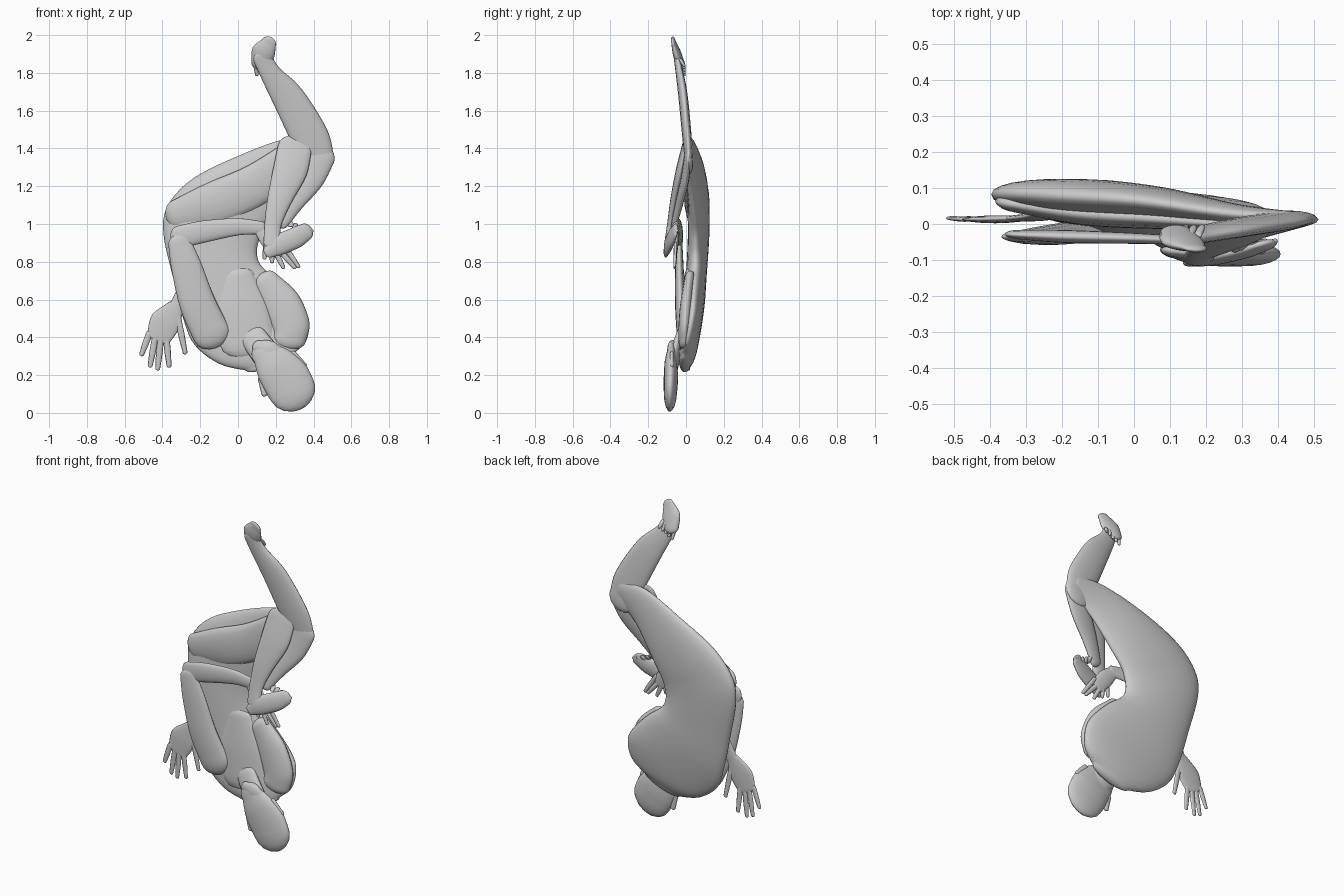
import bpy, bmesh, math
from mathutils import Vector as V


def spline(pts, n=5):
    """Catmull-Rom resampling of rows of numbers."""
    out = []
    for i in range(len(pts) - 1):
        a, b, c, d = pts[max(i - 1, 0)], pts[i], pts[i + 1], pts[min(i + 2, len(pts) - 1)]
        for k in range(n):
            t = k / n
            out.append([0.5 * (2 * q + (r - p) * t + (2 * p - 5 * q + 4 * r - s) * t * t
                               + (3 * q - p - 3 * r + s) * t ** 3) for p, q, r, s in zip(a, b, c, d)])
    return out + [list(pts[-1])]


def loft(name, rows, sides=18, cap=0.5):
    """Skin flat ellipses; each row is edge A (x,z,y), edge B (x,z,y), half thickness."""
    secs = []
    for x1, z1, y1, x2, z2, y2, t in spline(rows):
        a, b = V((x1, y1, z1)), V((x2, y2, z2))
        secs.append(((a + b) / 2, (b - a) / 2, max(t, 0.003)))

    def end(s, nxt):
        c, h, t = s
        d = (c - nxt[0])
        d -= h * (d.dot(h) / max(h.dot(h), 1e-9))
        d = d.normalized() * h.length * cap
        return [(c + d * math.sin(p), h * math.cos(p), t * math.cos(p)) for p in (1.45, 1.1, 0.7, 0.35)]
    secs = end(secs[0], secs[1]) + secs + end(secs[-1], secs[-2])[::-1]
    bm = bmesh.new()
    rings = []
    for c, h, t in secs:
        ring = []
        for k in range(sides):
            a = 2 * math.pi * k / sides
            ring.append(bm.verts.new(c + h * math.cos(a) + V((0, t * math.sin(a), 0))))
        rings.append(ring)
    for r, s in zip(rings, rings[1:]):
        for k in range(sides):
            j = (k + 1) % sides
            bm.faces.new((r[k], r[j], s[j], s[k]))
    bm.faces.new(rings[0])
    bm.faces.new(rings[-1][::-1])
    bmesh.ops.recalc_face_normals(bm, faces=bm.faces)
    me = bpy.data.meshes.new(name)
    bm.to_mesh(me)
    bm.free()
    for p in me.polygons:
        p.use_smooth = True
    ob = bpy.data.objects.new(name, me)
    bpy.context.collection.objects.link(ob)
    return ob


def limb(name, pts, sides=16, cap=0.8):
    """Flat tube; each point is x, z, y, half width, half thickness."""
    rows = []
    for i, (x, z, y, w, t) in enumerate(pts):
        a, b = pts[max(i - 1, 0)], pts[min(i + 1, len(pts) - 1)]
        d = V((b[0] - a[0], b[1] - a[1])).normalized() * w
        rows.append((x - d.y, z + d.x, y, x + d.y, z - d.x, y, t))
    return loft(name, rows, sides, cap)


def digits(name, fingers, y0, y1, w, t):
    for i, (xa, za, xb, zb) in enumerate(fingers):
        m = ((xa + xb) / 2, (za + zb) / 2, (y0 + y1) / 2, w, t)
        limb(f"{name}_{i + 1}", [(xa, za, y0, w, t), m, (xb, zb, y1, w * 0.75, t * 0.8)], 8)


# torso curling from the rear knee, round the hips, down to the shoulders
loft("torso", [
    (0.42, 1.45, 0.02, 0.46, 1.33, 0.01, 0.02),
    (0.25, 1.45, 0.03, 0.33, 1.23, 0.02, 0.03),
    (0.00, 1.36, 0.065, 0.18, 1.03, 0.045, 0.045),
    (-0.24, 1.24, 0.08, 0.13, 0.96, 0.05, 0.055),
    (-0.37, 1.10, 0.085, 0.11, 0.91, 0.05, 0.055),
    (-0.395, 0.95, 0.08, 0.10, 0.84, 0.05, 0.055),
    (-0.34, 0.70, 0.06, 0.13, 0.77, 0.05, 0.055),
    (-0.29, 0.50, 0.045, 0.24, 0.68, 0.045, 0.055),
    (-0.23, 0.36, 0.025, 0.365, 0.53, 0.035, 0.05),
    (-0.10, 0.26, 0.01, 0.365, 0.39, 0.01, 0.045),
    (0.04, 0.225, 0.0, 0.29, 0.31, -0.01, 0.03)], 28, 0.25)

# front thigh
limb("front_thigh", [(-0.32, 1.05, 0.055, 0.08, 0.025), (-0.12, 1.11, 0.03, 0.115, 0.035),
                     (0.1, 1.21, 0.015, 0.11, 0.03), (0.28, 1.35, 0.0, 0.085, 0.02)])
# raised shin and foot
limb("raised_shin", [(0.42, 1.34, 0.015, 0.09, 0.022), (0.38, 1.46, 0.005, 0.10, 0.025),
                     (0.265, 1.67, -0.015, 0.085, 0.025), (0.17, 1.80, -0.035, 0.055, 0.02),
                     (0.13, 1.88, -0.05, 0.05, 0.015)])
limb("raised_foot", [(0.12, 1.85, -0.03, 0.05, 0.025), (0.135, 1.91, -0.05, 0.062, 0.022),
                     (0.165, 1.96, -0.065, 0.04, 0.012)])
digits("raised_toe", [(0.09 + 0.022 * i, 1.87, 0.10 + 0.022 * i, 1.79 + 0.012 * i) for i in range(5)],
       -0.03, -0.01, 0.012, 0.01)
# calf behind the folded knee
limb("rear_calf", [(0.43, 1.36, 0.01, 0.085, 0.02), (0.38, 1.24, -0.005, 0.075, 0.022),
                   (0.29, 1.11, -0.035, 0.055, 0.02), (0.23, 1.01, -0.06, 0.04, 0.015)])
# folded shin and foot
limb("folded_shin", [(0.30, 1.40, -0.01, 0.09, 0.015), (0.275, 1.28, -0.035, 0.09, 0.02),
                     (0.22, 1.13, -0.065, 0.065, 0.018), (0.185, 1.0, -0.085, 0.045, 0.015),
                     (0.18, 0.9, -0.10, 0.045, 0.015)])
limb("folded_foot", [(0.165, 0.855, -0.105, 0.035, 0.013), (0.22, 0.89, -0.095, 0.055, 0.02),
                     (0.31, 0.93, -0.075, 0.055, 0.02), (0.36, 0.96, -0.06, 0.045, 0.015)])
digits("folded_toe", [(0.36 - 0.02 * i, 0.94 + 0.013 * i, 0.39 - 0.028 * i, 0.965 + 0.011 * i)
                      for i in range(5)], -0.065, -0.05, 0.015, 0.012)
# front arm bent across the body
limb("front_upper_arm", [(-0.14, 0.42, -0.02, 0.10, 0.03), (-0.215, 0.58, -0.03, 0.095, 0.028),
                         (-0.275, 0.78, -0.035, 0.08, 0.022), (-0.31, 0.90, -0.035, 0.06, 0.016)])
limb("front_forearm", [(-0.31, 0.93, -0.03, 0.06, 0.014), (-0.18, 0.96, -0.035, 0.058, 0.018),
                       (0.0, 0.985, -0.04, 0.045, 0.015), (0.12, 0.98, -0.045, 0.035, 0.012)])
limb("front_palm", [(0.12, 0.97, -0.045, 0.036, 0.01), (0.165, 0.92, -0.05, 0.05, 0.013),
                    (0.21, 0.86, -0.055, 0.045, 0.01)])
digits("front_finger", [(0.24, 0.89, 0.32, 0.775), (0.22, 0.86, 0.30, 0.77), (0.20, 0.85, 0.24, 0.77),
                        (0.15, 0.9, 0.14, 0.82), (0.18, 0.85, 0.18, 0.80)], -0.055, -0.06, 0.014, 0.008)
# far arm with the hand hanging below the hip side
limb("far_forearm", [(-0.22, 0.76, 0.03, 0.06, 0.015), (-0.27, 0.65, 0.02, 0.05, 0.012),
                     (-0.33, 0.55, 0.015, 0.04, 0.009)])
limb("far_palm", [(-0.33, 0.56, 0.015, 0.045, 0.009), (-0.385, 0.48, 0.013, 0.08, 0.011),
                  (-0.42, 0.40, 0.013, 0.065, 0.008)], cap=0.4)
digits("far_finger", [(-0.47, 0.42, -0.51, 0.31), (-0.44, 0.39, -0.465, 0.25), (-0.41, 0.38, -0.425, 0.235),
                      (-0.38, 0.40, -0.365, 0.25), (-0.32, 0.51, -0.28, 0.32)], 0.013, 0.016, 0.017, 0.007)
# rounded near shoulder and chest ridge
limb("near_shoulder", [(0.14, 0.70, 0.02, 0.07, 0.03), (0.23, 0.58, 0.005, 0.10, 0.035),
                       (0.28, 0.46, -0.005, 0.10, 0.035), (0.27, 0.39, -0.01, 0.09, 0.03)], cap=0.6)
limb("chest", [(0.0, 0.72, 0.02, 0.09, 0.03), (0.02, 0.55, 0.005, 0.15, 0.035),
               (0.05, 0.38, -0.01, 0.15, 0.03)], cap=0.6)
# neck, head and ears
limb("neck", [(0.08, 0.40, -0.03, 0.07, 0.025), (0.14, 0.32, -0.055, 0.075, 0.03),
              (0.21, 0.23, -0.075, 0.08, 0.03)])
limb("head", [(0.145, 0.315, -0.075, 0.075, 0.025), (0.195, 0.255, -0.08, 0.11, 0.034),
              (0.25, 0.185, -0.08, 0.128, 0.038), (0.285, 0.125, -0.082, 0.126, 0.036)], 24, 0.93)
limb("chin", [(0.105, 0.35, -0.075, 0.035, 0.016), (0.16, 0.33, -0.08, 0.055, 0.02),
              (0.21, 0.30, -0.08, 0.05, 0.02)])
limb("left_ear", [(0.14, 0.10, -0.075, 0.016, 0.01), (0.125, 0.18, -0.075, 0.02, 0.01)], 10)
limb("right_ear", [(0.35, 0.25, -0.075, 0.016, 0.01), (0.29, 0.31, -0.075, 0.02, 0.01)], 10)
